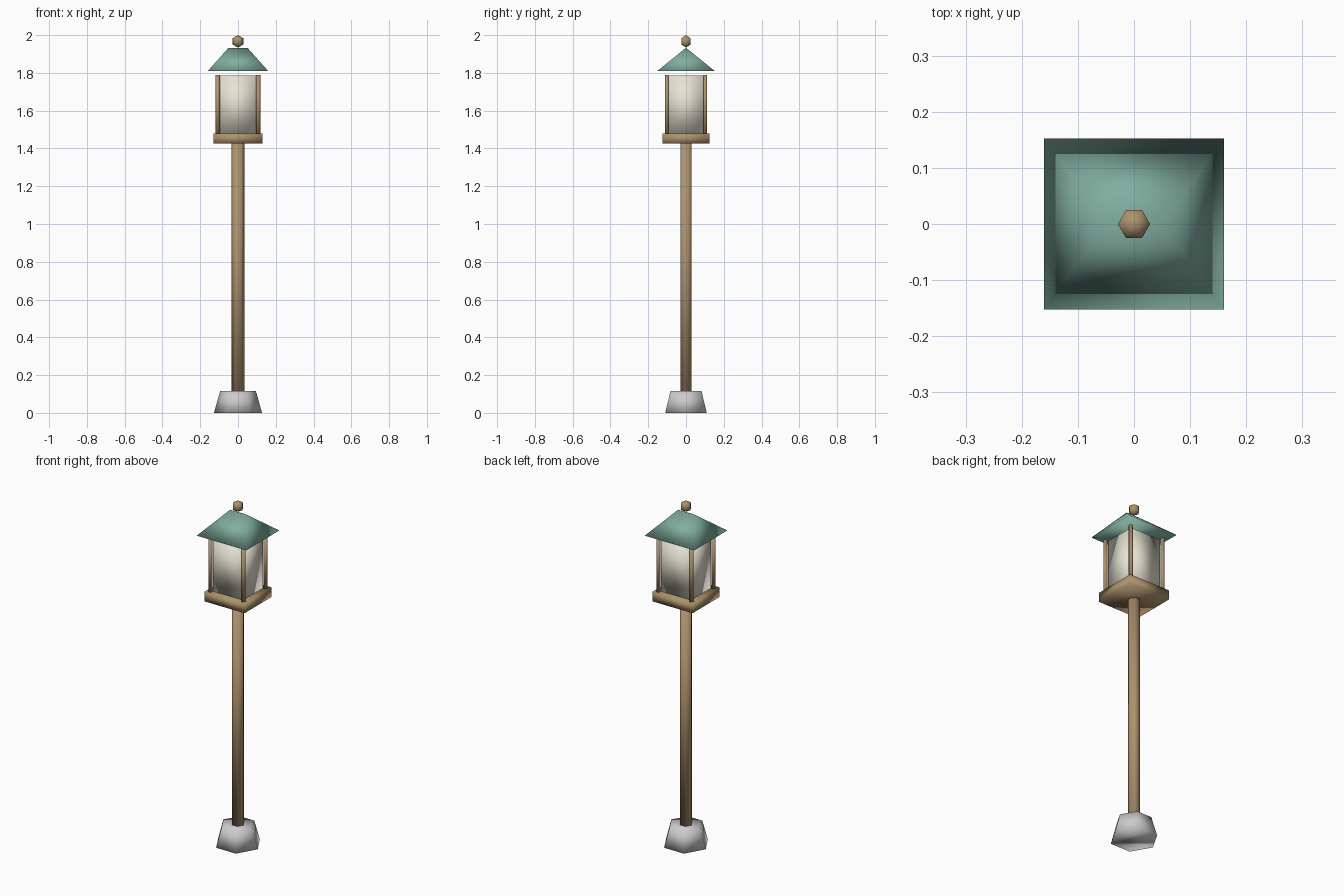
import bpy, bmesh, math

if "Cube" in bpy.data.objects:
    bpy.data.objects.remove(bpy.data.objects["Cube"])


def material(name, rgb):
    m = bpy.data.materials.new(name)
    m.diffuse_color = (*rgb, 1)
    m.use_nodes = True
    m.node_tree.nodes["Principled BSDF"].inputs["Base Color"].default_value = m.diffuse_color
    return m


WOOD = material("wood", (0.42, 0.29, 0.15))
PAPER = material("paper", (0.80, 0.77, 0.66))
COPPER = material("green_roof", (0.22, 0.42, 0.35))


def finish(name, bm, mat=None):
    bmesh.ops.remove_doubles(bm, verts=bm.verts, dist=1e-5)
    bmesh.ops.recalc_face_normals(bm, faces=bm.faces)
    for f in bm.faces:
        f.smooth = True
    me = bpy.data.meshes.new(name)
    bm.to_mesh(me)
    bm.free()
    ob = bpy.data.objects.new(name, me)
    if mat:
        me.materials.append(mat)
    bpy.context.collection.objects.link(ob)
    return ob


def turned(name, profile, mat=None, n=6, at=(0, 0)):
    """Stack of n-sided rings given as (radius, z), closed at both ends."""
    bm = bmesh.new()
    rings = []
    for r, z in profile:
        steps = [2 * math.pi * i / n for i in range(n)] if r else [0]
        rings.append([bm.verts.new((at[0] + r * math.cos(a), at[1] + r * math.sin(a), z)) for a in steps])
    for a, b in zip(rings, rings[1:]):
        for i in range(n):
            j = (i + 1) % n
            quad = [a[i % len(a)], a[j % len(a)], b[j % len(b)], b[i % len(b)]]
            bm.faces.new(list(dict.fromkeys(quad)))
    for end in (rings[0], rings[-1]):
        if len(end) > 2:
            bm.faces.new(end)
    return finish(name, bm, mat)


def block(name, bottom, top, z0, z1, mat):
    """Box or hip shape between two half-size rectangles."""
    bm = bmesh.new()
    bmesh.ops.create_cube(bm, size=2)
    for v in bm.verts:
        hx, hy = top if v.co.z > 0 else bottom
        v.co = (v.co.x * hx, v.co.y * hy, z1 if v.co.z > 0 else z0)
    bmesh.ops.dissolve_degenerate(bm, dist=1e-5, edges=bm.edges)
    return finish(name, bm, mat)


# Stone foot and post
turned("stone_foot", [(0.127, 0), (0.095, 0.115)])
turned("pole", [(0.034, 0.1), (0.034, 1.43)], WOOD)

# Lantern box
block("platform", (0.13, 0.125), (0.13, 0.125), 1.425, 1.48, WOOD)
block("lantern_paper", (0.097, 0.092), (0.097, 0.092), 1.48, 1.785, PAPER)
for sx, side in ((-1, "left"), (1, "right")):
    for sy, face in ((-1, "front"), (1, "back")):
        turned(f"corner_post_{face}_{side}", [(0.012, 1.475), (0.012, 1.79)], WOOD,
               at=(sx * 0.107, sy * 0.102))

# Hip roof with a short ridge, and finial
block("roof", (0.16, 0.152), (0.05, 0), 1.81, 1.933, COPPER)
turned("finial", [(0, 1.934), (0.0287, 1.9505), (0.0287, 1.9835), (0, 2.0)], WOOD)
